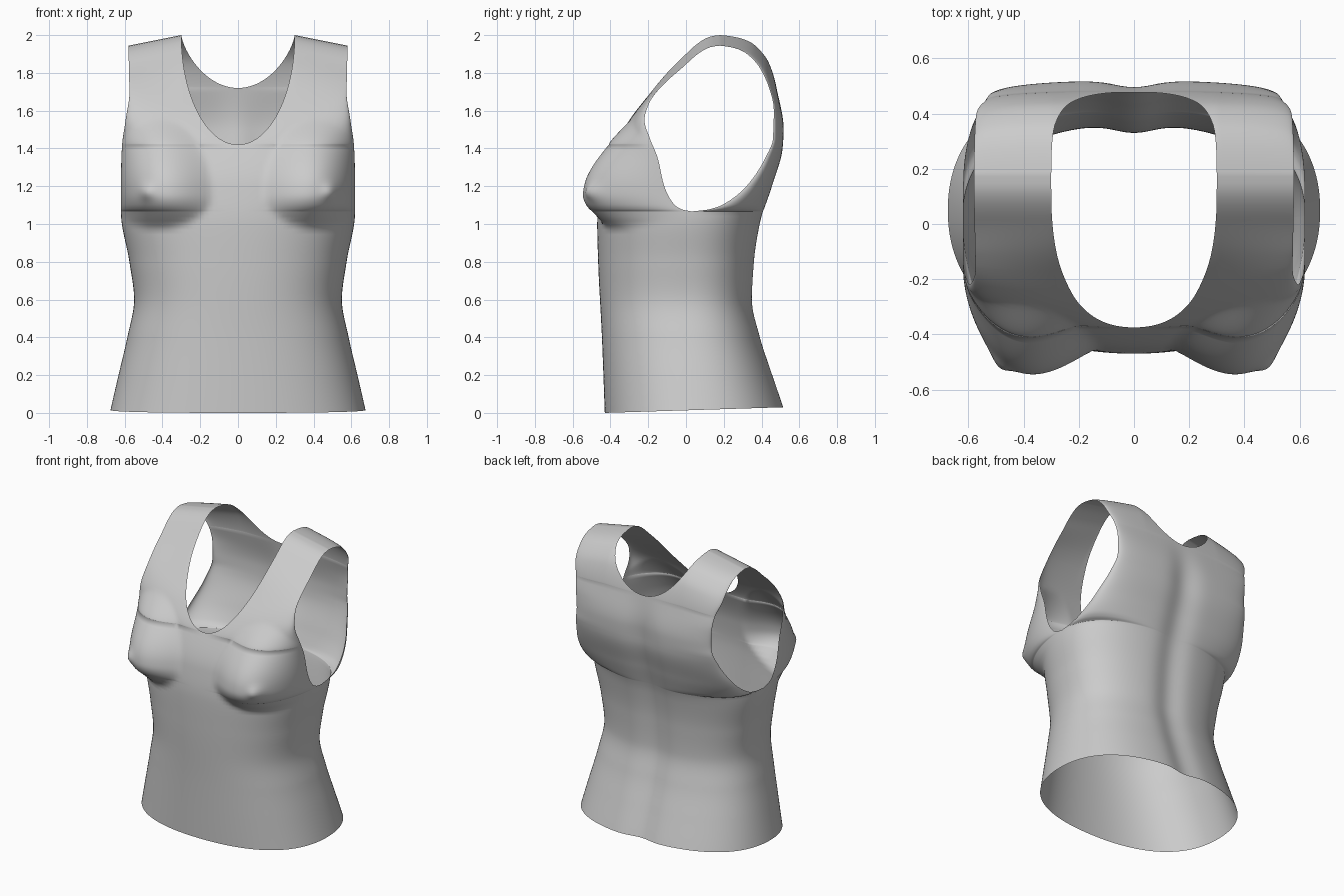
import bpy, bmesh, math

if "Cube" in bpy.data.objects:
    bpy.data.objects.remove(bpy.data.objects["Cube"])


def curve(points):
    """Smooth monotone interpolation through (z, value) points."""
    n = len(points)
    d = [(points[i + 1][1] - points[i][1]) / (points[i + 1][0] - points[i][0]) for i in range(n - 1)]
    m = [d[0]] + [0 if a * b <= 0 else 2 * a * b / (a + b) for a, b in zip(d, d[1:])] + [d[-1]]

    def f(z):
        i = 0
        while i < n - 2 and z > points[i + 1][0]:
            i += 1
        (z0, v0), (z1, v1) = points[i], points[i + 1]
        h = z1 - z0
        t = min(1, max(0, (z - z0) / h))
        return (v0 * (1 + 2 * t) * (1 - t) ** 2 + m[i] * h * t * (1 - t) ** 2
                + v1 * t * t * (3 - 2 * t) + m[i + 1] * h * t * t * (t - 1))
    return f


def smooth(a, b, v):
    t = min(1, max(0, (v - a) / (b - a)))
    return t * t * (3 - 2 * t)


ARMPIT, NECK_F, NECK_B, TOP = 1.065, 1.42, 1.72, 2.0

# Side silhouette of front and back
front_y = curve([(0, -.43), (.4, -.445), (.8, -.465), (1, -.47), (1.2, -.45), (1.42, -.375), (1.55, -.3),
                 (1.68, -.2), (1.8, -.1), (1.9, 0), (1.95, .055), (1.98, .1), (1.995, .14), (2, .18)])
back_y = curve([(0, .525), (.2, .46), (.4, .4), (.6, .36), (.8, .37), (1, .4), (1.2, .46), (1.4, .515),
                (1.5, .52), (1.7, .485), (1.85, .44), (1.95, .36), (1.98, .3), (1.995, .23), (2, .18)])
# Side seam, then armhole edge
width = [(0, .675), (.2, .63), (.4, .585), (.6, .55), (.8, .575), (1.065, .62)]
front_x = curve(width + [(1.2, .62), (1.4, .615), (1.55, .595), (1.7, .575), (2, .58)])
back_x = curve(width + [(1.2, .595), (1.35, .55), (1.5, .52), (1.7, .535), (1.85, .57), (2, .58)])
seam = [(0, .05), (.6, .02), (1.065, .03)]
front_edge = curve(seam + [(1.075, -.015), (1.1, -.06), (1.2, -.115), (1.35, -.15), (1.45, -.19), (1.55, -.22),
                           (1.63, -.2), (1.78, -.11), (1.9, 0), (1.95, .055), (1.98, .1), (1.995, .14), (2, .18)])
back_edge = curve(seam + [(1.075, .11), (1.1, .19), (1.2, .32), (1.35, .42), (1.45, .46), (1.6, .465), (1.74, .44),
                          (1.88, .39), (1.95, .33), (1.98, .28), (1.995, .22), (2, .18)])


def neck_x(z, low, power):
    if z <= low:
        return 0
    return .3 * math.sqrt(max(0, 1 - (1 - (z - low) / (TOP - low)) ** power))


# Row heights, denser where an opening starts
rows = [ARMPIT * i / 44 for i in range(44)]
rows += [ARMPIT + (NECK_F - ARMPIT) * (i / 24) ** 2 for i in range(24)]
rows += [NECK_F + (NECK_B - NECK_F) * (i / 22) ** 2 for i in range(22)]
rows += [NECK_B + (TOP - NECK_B) * smooth(0, 1, i / 30) for i in range(31)]
COLS = 48


def point(z, t, front):
    if front:
        a, yc, xe, ye = neck_x(z, NECK_F, 2), front_y(z), front_x(z), front_edge(z)
    else:
        a, yc, xe, ye = neck_x(z, NECK_B, 1.4), back_y(z), back_x(z), back_edge(z)
    # Each half row is a cubic from the centre or neckline to the side or armhole
    b = [(1 - t) ** 3, 3 * t * (1 - t) ** 2, 3 * t * t * (1 - t), t ** 3]
    x = b[0] * a + b[1] * (a + .7 * (xe - a)) + (b[2] + b[3]) * xe
    y = (b[0] + b[1]) * yc + b[2] * (ye + .6 * (yc - ye)) + b[3] * ye
    if front:
        # Bust and its tip
        dz = z - 1.16
        r = ((x - .42) / .29) ** 2 + (dz / (.4 if dz > 0 else .19)) ** 2
        push = .145 * max(0, 1 - r) ** 1.4 * (1 - t ** 5)
        push += .025 * math.exp(-((x - .47) ** 2 + (z - 1.17) ** 2) / .0016)
        y -= push
        x += .12 * push * min(1, x / .3)
    else:
        # Spine hollow
        y -= .03 * math.exp(-(x / .1) ** 2) * (1 - smooth(1.4, 1.8, z))
    # Sloping shoulder and slightly raised back hem
    h = z - .2 * max(0, x - .3) * smooth(1.6, 1.92, z)
    h += .03 * (y + .43) / .95 * (1 - smooth(0, .6, z))
    return x, y, max(0, h)


# Right half of the garment: front and back panels welded at side and shoulder
bm = bmesh.new()
for front in (True, False):
    grid = [[bm.verts.new(point(z, j / COLS, front)) for j in range(COLS + 1)] for z in rows]
    for lo, hi in zip(grid, grid[1:]):
        for j in range(COLS):
            q = (lo[j], lo[j + 1], hi[j + 1], hi[j])
            bm.faces.new(q if front else q[::-1])
bmesh.ops.remove_doubles(bm, verts=bm.verts, dist=1e-5)

# Left half by mirroring
geom = bm.verts[:] + bm.edges[:] + bm.faces[:]
bmesh.ops.mirror(bm, geom=geom, axis='X', merge_dist=1e-5)
bmesh.ops.recalc_face_normals(bm, faces=bm.faces)

mesh = bpy.data.meshes.new("tank_top")
bm.to_mesh(mesh)
bm.free()
top = bpy.data.objects.new("tank_top", mesh)
bpy.context.collection.objects.link(top)
for p in mesh.polygons:
    p.use_smooth = True
